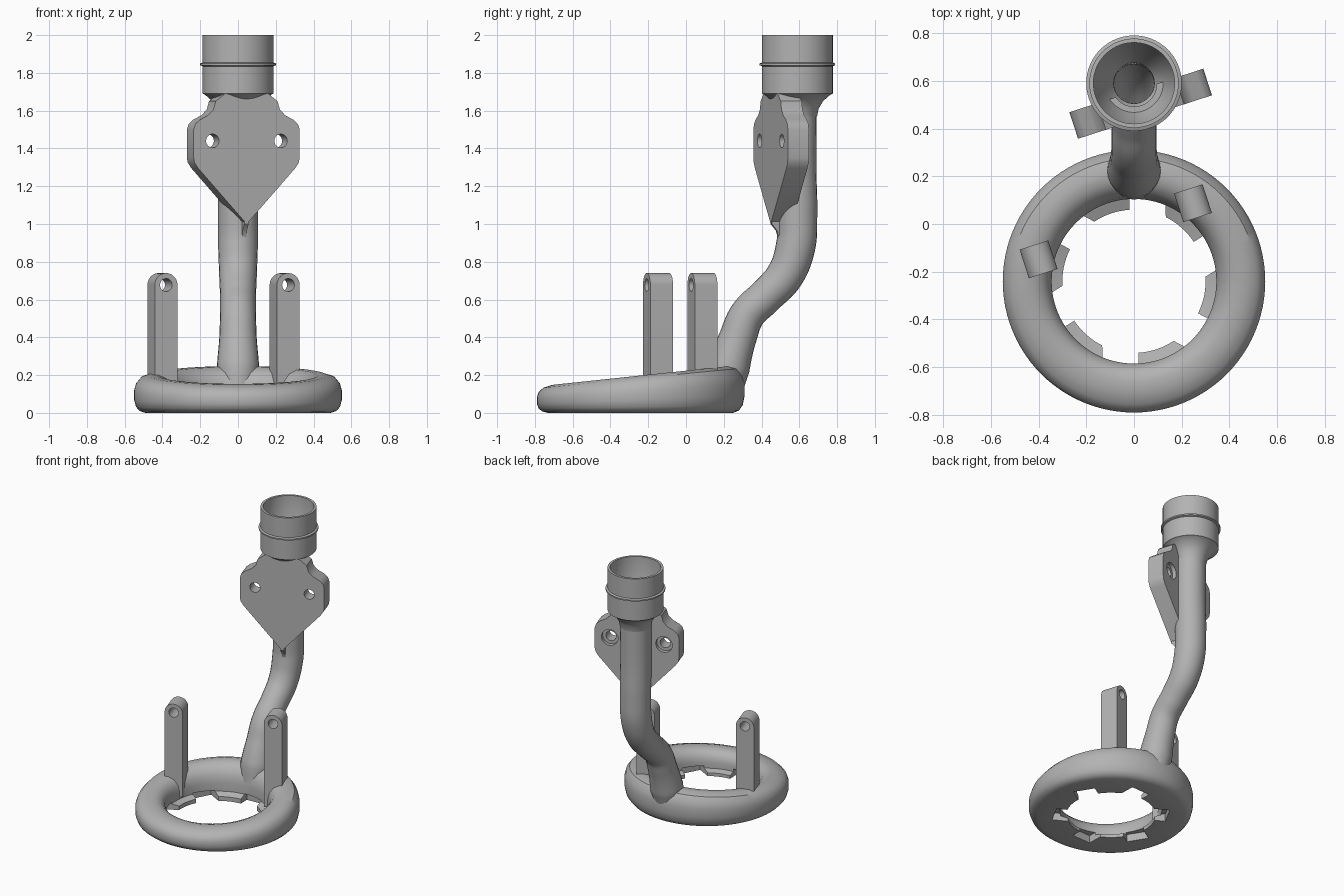
import bpy, bmesh, math
from math import sin, cos, pi, radians
from mathutils import Matrix, Vector

if "Cube" in bpy.data.objects:
    bpy.data.objects.remove(bpy.data.objects["Cube"])

grey = bpy.data.materials.new("plain grey")
grey.use_nodes = True
grey.diffuse_color = (0.45, 0.45, 0.45, 1)
grey.node_tree.nodes["Principled BSDF"].inputs["Base Color"].default_value = grey.diffuse_color

YAW = radians(18)          # brackets and posts share this twist
AXIS = Vector((0, 0.59, 0))  # upright part of the pipe


def finish(name, bm):
    """Turn a bmesh into a linked object."""
    bmesh.ops.recalc_face_normals(bm, faces=bm.faces)
    mesh = bpy.data.meshes.new(name)
    bm.to_mesh(mesh)
    bm.free()
    mesh.materials.append(grey)
    obj = bpy.data.objects.new(name, mesh)
    bpy.context.collection.objects.link(obj)
    return obj


def activate(obj):
    bpy.ops.object.select_all(action='DESELECT')
    obj.select_set(True)
    bpy.context.view_layer.objects.active = obj


def smooth(obj, angle=35):
    activate(obj)
    bpy.ops.object.shade_smooth_by_angle(angle=radians(angle))


def lathe(name, profile, center, closed, height=None, steps=96):
    """Revolve (radius, z) points about a vertical axis."""
    bm = bmesh.new()
    rings = []
    for i in range(steps):
        a = 2 * pi * i / steps
        ring = []
        for r, z in profile:
            p = center + Vector((r * cos(a), r * sin(a), 0))
            p.z = z * height(p.y) if height else z
            ring.append(bm.verts.new(p))
        rings.append(ring)
    n = len(profile)
    for i in range(steps):
        a, b = rings[i], rings[(i + 1) % steps]
        for j in range(n if closed else n - 1):
            k = (j + 1) % n
            bm.faces.new((a[j], b[j], b[k], a[k]))
    return finish(name, bm)


def prism(name, points, y0, y1, origin, yaw=YAW):
    """Extrude an outline in the turned x-z plane from y0 to y1."""
    bm = bmesh.new()
    m = Matrix.Translation(origin) @ Matrix.Rotation(yaw, 4, 'Z')
    ends = [[bm.verts.new(m @ Vector((u, y, z))) for u, z in points] for y in (y0, y1)]
    bm.faces.new(ends[0])
    bm.faces.new(ends[1])
    for i in range(len(points)):
        k = (i + 1) % len(points)
        bm.faces.new((ends[0][i], ends[0][k], ends[1][k], ends[1][i]))
    return finish(name, bm)


def circle(u, z, r, start=0, end=2 * pi, n=32):
    return [(u + r * cos(start + (end - start) * i / n),
             z + r * sin(start + (end - start) * i / n)) for i in range(n)]


def cut(obj, cutter):
    cutter.hide_render = True
    mod = obj.modifiers.new("cut", 'BOOLEAN')
    mod.operation = 'DIFFERENCE'
    mod.solver = 'EXACT'
    mod.object = cutter
    activate(obj)
    bpy.ops.object.modifier_apply(modifier=mod.name)
    bpy.data.objects.remove(cutter)


# Base ring: rounded section with an inner lip, its top rising to the back
ring_center = Vector((0, -0.24, 0))
ring_profile = [(.30, 0), (.30, .14), (.345, .22), (.345, .5), (.355, .72), (.38, .9),
                (.42, 1), (.47, 1), (.515, .93), (.54, .78), (.55, .6), (.55, .35),
                (.54, .16), (.52, .05), (.49, 0)]
ring = lathe("base_ring", ring_profile, ring_center, True,
             lambda y: 0.145 + 0.106 * (y + 0.74))

# Six slots through the lip, slightly skewed
for i in range(6):
    a = radians(20 + 60 * i)
    bm = bmesh.new()
    bmesh.ops.create_cube(bm, size=1)
    place = (Matrix.Translation(ring_center) @ Matrix.Rotation(a, 4, 'Z')
             @ Matrix.Translation((0.325, 0, 0.01)) @ Matrix.Rotation(radians(12), 4, 'Z')
             @ Matrix.Diagonal((0.11, 0.15, 0.09, 1)))
    bmesh.ops.transform(bm, matrix=place, verts=bm.verts)
    cut(ring, finish("slot_cutter", bm))
smooth(ring)

# Bent pipe and its bore: (y, z, radius factor)
path = [(.20, .12, .95), (.225, .24, 1.07), (.275, .40, .94), (.325, .52, .9),
        (.42, .615, .9), (.525, .73, .95), (.58, .88, 1), (.59, 1.05, 1),
        (.585, 1.3, 1), (.587, 1.62, 1)]
for name, radius in (("pipe", 0.105), ("pipe_bore", 0.085)):
    curve = bpy.data.curves.new(name, 'CURVE')
    curve.dimensions = '3D'
    curve.bevel_depth = radius
    curve.bevel_resolution = 10
    curve.resolution_u = 8
    spline = curve.splines.new('BEZIER')
    spline.bezier_points.add(len(path) - 1)
    for p, (y, z, f) in zip(spline.bezier_points, path):
        p.co = (0, y, z)
        p.radius = f
        p.handle_left_type = p.handle_right_type = 'AUTO'
    curve.materials.append(grey)
    bpy.context.collection.objects.link(bpy.data.objects.new(name, curve))

# Collar: flared neck, bead, open mouth and funnel
collar_profile = [(.104, 1.57), (.112, 1.61), (.135, 1.65), (.175, 1.685), (.187, 1.69),
                  (.187, 1.835), (.2, 1.84), (.2, 1.85), (.187, 1.855), (.187, 2),
                  (.17, 2), (.17, 1.78), (.085, 1.62)]
smooth(lathe("collar", collar_profile, AXIS, False))

# Shield-shaped mounting plate, mirrored outline
half = [(.27, 1.295), (.29, 1.325), (.295, 1.35), (.295, 1.5), (.285, 1.53), (.26, 1.552),
        (.215, 1.575), (.185, 1.605), (.172, 1.65)]
outline = [(0, 1.0)] + half + [(.12, 1.69), (-.12, 1.69)] + [(-u, z) for u, z in reversed(half)]
plate = prism("mounting_plate", outline, -0.149, -0.032, AXIS)
for side in (-1, 1):
    cut(plate, prism("hole_cutter", circle(side * .19, 1.44, .036), -.3, .1, AXIS))
    cut(plate, prism("recess_cutter", circle(side * .19, 1.44, .058), -.06, .1, AXIS))
bpy.ops.mesh.primitive_cylinder_add(vertices=48, radius=0.095, depth=1, location=(0, .587, 1.4))
bore_cutter = bpy.context.object
bore_cutter.data.materials.append(grey)
cut(plate, bore_cutter)
smooth(plate)

# Thin keel that blends the plate tip into the pipe
keel = [(-.147, 1.03), (-.146, 1.0), (-.117, .965), (-.103, .92), (-.098, .88), (-.088, .88),
        (-.088, 1.03)]
smooth(prism("plate_keel", keel, -0.012, 0.012, AXIS, YAW + pi / 2))

# Two upright posts with rounded tops and cross holes
for name, x, y in (("left_post", .247, .087), ("right_post", -.4, -.148)):
    arch = circle(0, .677, .063, 0, pi, 20) + [(-.063, .677), (-.063, .06), (.063, .06)]
    base = Vector((x, y, 0))
    post = prism(name, arch, -.063, .063, base)
    cut(post, prism("hole_cutter", circle(0, .677, .034), -.2, .2, base))
    smooth(post)
